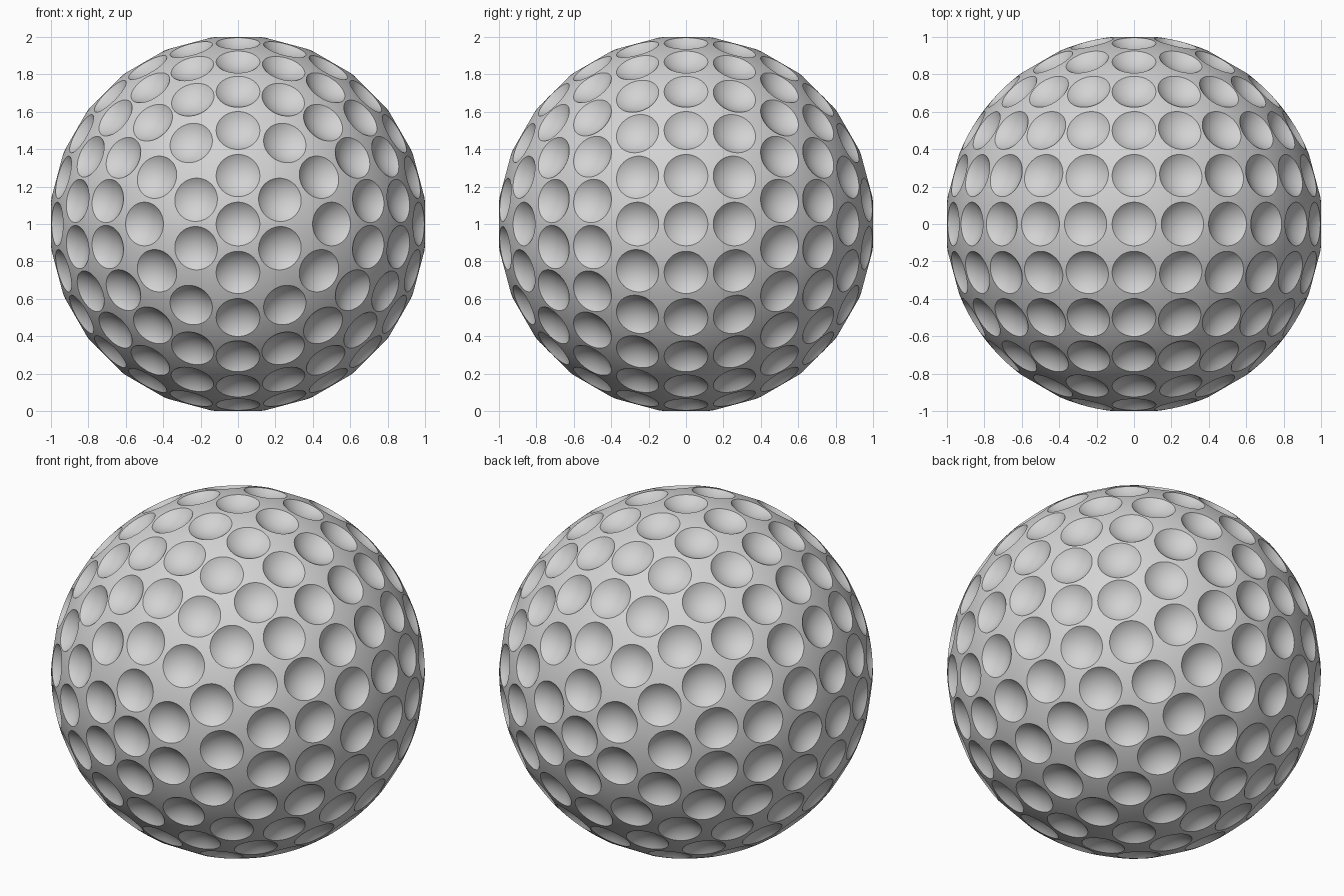
import bpy
import bmesh
from math import sin, cos, tan, radians, pi
from mathutils import Vector, Matrix

start_cube = bpy.data.objects.get("Cube")
if start_cube:
    bpy.data.objects.remove(start_cube, do_unlink=True)

RIM = radians(6.7)            # half angle each dimple spans on the ball
WALL = radians(42)            # slope of the dimple wall at its rim
RADIUS = 1 / cos(RIM)         # rims on the axes then reach exactly 1
CENTRE = Matrix.Translation((0, 0, 1))

white = bpy.data.materials.new("ball_white")
white.use_nodes = True
white.diffuse_color = (0.65, 0.65, 0.65, 1)
white.node_tree.nodes["Principled BSDF"].inputs["Base Color"].default_value = white.diffuse_color


def new_object(name, bm):
    mesh = bpy.data.meshes.new(name)
    bm.to_mesh(mesh)
    bm.free()
    obj = bpy.data.objects.new(name, mesh)
    bpy.context.collection.objects.link(obj)
    return obj


def dimple_mesh(steps=8, segments=40):
    """Lens-shaped cutter: shallow bowl below, low cone above, along +z."""
    rim_radius = tan(RIM)
    bowl_radius = rim_radius / sin(WALL)
    height = 1 + rim_radius / tan(WALL)
    end = WALL + radians(2)
    bm = bmesh.new()
    points = []
    for i in range(steps + 1):
        a = end * i / steps
        points.append((bowl_radius * sin(a), 0, height - bowl_radius * cos(a)))
    points.append((0, 0, 1.03))
    verts = [bm.verts.new(p) for p in points]
    edges = [bm.edges.new(pair) for pair in zip(verts, verts[1:])]
    bmesh.ops.spin(bm, geom=verts + edges, axis=(0, 0, 1), cent=(0, 0, 0),
                   angle=2 * pi, steps=segments)
    bmesh.ops.remove_doubles(bm, verts=bm.verts[:], dist=0.0001)
    bmesh.ops.recalc_face_normals(bm, faces=bm.faces[:])
    mesh = bpy.data.meshes.new("dimple")
    bm.to_mesh(mesh)
    bm.free()
    return mesh


# Dimple directions: rings every 15 degrees from the front pole to the back pole
half = [1, 6, 12, 18, 22, 24]
ring_counts = half + [24] + half[::-1]
directions = []
for ring, count in enumerate(ring_counts):
    polar = pi * ring / (len(ring_counts) - 1)
    for k in range(count):
        turn = 2 * pi * k / count
        directions.append(Vector((sin(polar) * sin(turn), -cos(polar),
                                  sin(polar) * cos(turn))))

# All dimple cutters in one helper mesh
template = dimple_mesh()
bm = bmesh.new()
for direction in directions:
    copy = template.copy()
    turn = direction.to_track_quat('Z', 'Y').to_matrix().to_4x4()
    copy.transform(CENTRE @ turn)
    bm.from_mesh(copy)
    bpy.data.meshes.remove(copy)
bpy.data.meshes.remove(template)
cutters = new_object("dimple_cutters", bm)
cutters.hide_render = True

# Ball
bm = bmesh.new()
bmesh.ops.create_icosphere(bm, subdivisions=6, radius=RADIUS, matrix=CENTRE)
ball = new_object("dimpled_ball", bm)
ball.data.materials.append(white)

# Carve the dimples
carve = ball.modifiers.new("dimples", 'BOOLEAN')
carve.operation = 'DIFFERENCE'
carve.solver = 'MANIFOLD'
carve.object = cutters

bpy.ops.object.select_all(action='DESELECT')
ball.select_set(True)
bpy.context.view_layer.objects.active = ball
bpy.ops.object.modifier_apply(modifier=carve.name)
bpy.data.objects.remove(cutters, do_unlink=True)

# Smooth surfaces with crisp dimple rims
ball.data.polygons.foreach_set("material_index", [0] * len(ball.data.polygons))
bpy.ops.object.shade_smooth_by_angle(angle=radians(28))
